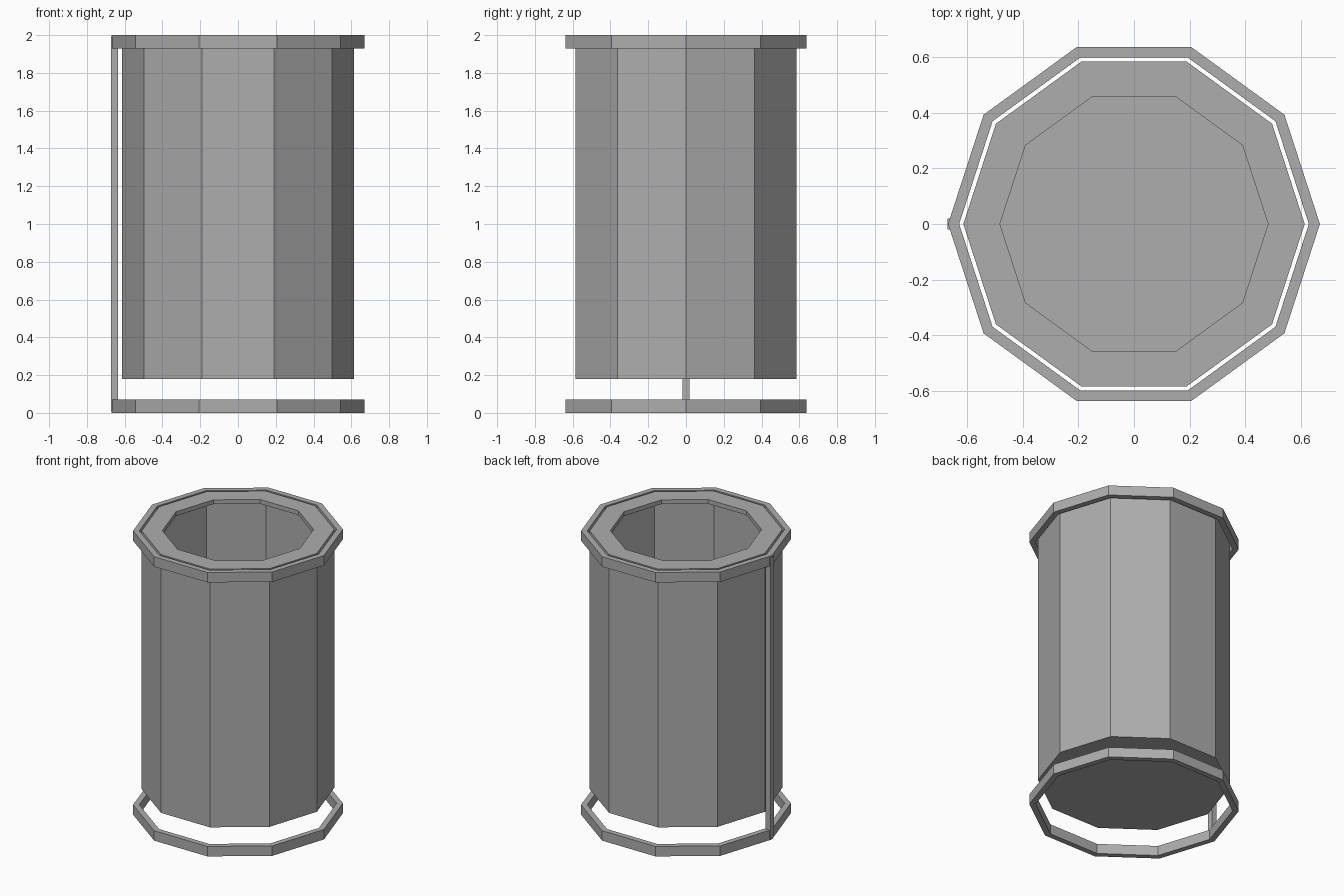
import bpy, bmesh
from math import cos, sin, tau

SIDES = 10

default = bpy.data.objects.get("Cube")
if default:
    bpy.data.objects.remove(default, do_unlink=True)

grey = bpy.data.materials.new("mid grey")
grey.use_nodes = True
colour = (0.42, 0.42, 0.42, 1)
grey.diffuse_color = colour
grey.node_tree.nodes["Principled BSDF"].inputs["Base Color"].default_value = colour


def finish(name, bm):
    bmesh.ops.recalc_face_normals(bm, faces=bm.faces)
    mesh = bpy.data.meshes.new(name)
    bm.to_mesh(mesh)
    bm.free()
    mesh.materials.append(grey)
    obj = bpy.data.objects.new(name, mesh)
    bpy.context.collection.objects.link(obj)
    return obj


def lathe(name, profile, closed=False, floor=False):
    """Sweep a (radius, height) profile around z with flat sides."""
    bm = bmesh.new()
    rings = [[bm.verts.new((r * cos(tau * i / SIDES), r * sin(tau * i / SIDES), z))
              for i in range(SIDES)] for r, z in profile]
    pairs = list(zip(rings, rings[1:]))
    if closed:
        pairs.append((rings[-1], rings[0]))
    for a, b in pairs:
        for i in range(SIDES):
            j = (i + 1) % SIDES
            bm.faces.new((a[i], a[j], b[j], b[i]))
    if floor:
        bm.faces.new(rings[0][::-1])
    return finish(name, bm)


# Hollow drum with a floor and a turned-in lip
lathe("drum", [(0.615, 0.18), (0.615, 2), (0.483, 2), (0.483, 1.97)], floor=True)

# Matching hoops around the top and at the ground
for name, z in (("base_hoop", 0), ("top_hoop", 1.93)):
    lathe(name, [(0.67, z), (0.67, z + 0.07), (0.63, z + 0.07), (0.63, z)], closed=True)

# Thin upright joining the hoops
bm = bmesh.new()
bmesh.ops.create_cube(bm, size=1)
bmesh.ops.scale(bm, vec=(0.038, 0.038, 1.98), verts=bm.verts)
bmesh.ops.translate(bm, vec=(-0.653, 0, 1), verts=bm.verts)
finish("upright", bm)
